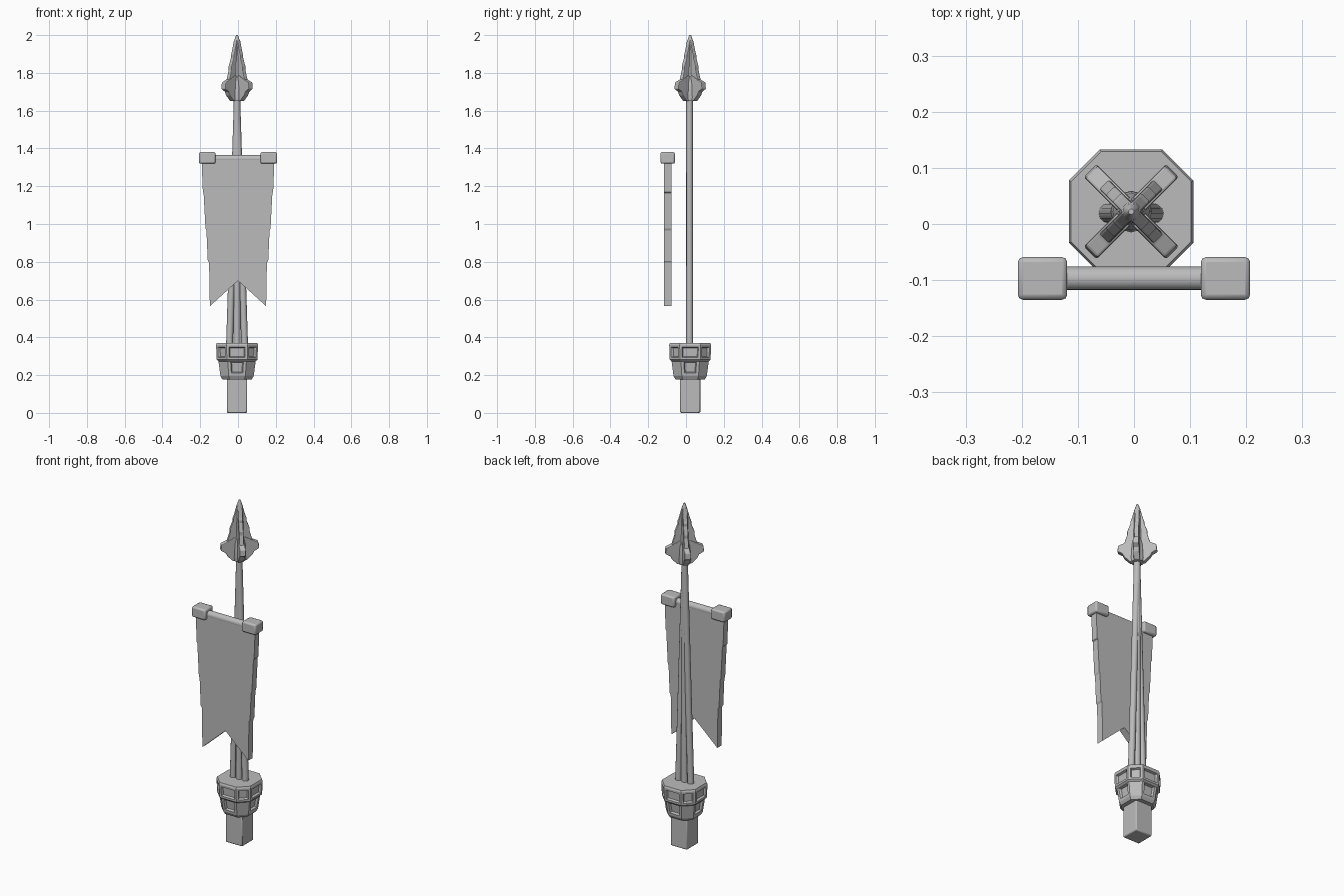
import bpy, bmesh, math
from mathutils import Vector

cube = bpy.data.objects.get("Cube")
if cube:
    bpy.data.objects.remove(cube, do_unlink=True)

CX, CY = -0.005, 0.022          # axis of the staff

grey = bpy.data.materials.new("plain_grey")
grey.use_nodes = True
grey.diffuse_color = (0.5, 0.5, 0.5, 1)
grey.node_tree.nodes["Principled BSDF"].inputs["Base Color"].default_value = (0.5, 0.5, 0.5, 1)


def finish(name, bm, bevel=0.0, smooth=False):
    bmesh.ops.recalc_face_normals(bm, faces=bm.faces)
    mesh = bpy.data.meshes.new(name)
    bm.to_mesh(mesh)
    bm.free()
    mesh.materials.append(grey)
    ob = bpy.data.objects.new(name, mesh)
    bpy.context.collection.objects.link(ob)
    if bevel:
        mod = ob.modifiers.new("soft_edges", 'BEVEL')
        mod.width, mod.segments, mod.limit_method = bevel, 2, 'ANGLE'
        mod.angle_limit = math.radians(40)
    if smooth:
        bpy.ops.object.select_all(action='DESELECT')
        ob.select_set(True)
        bpy.context.view_layer.objects.active = ob
        bpy.ops.object.shade_smooth_by_angle(angle=math.radians(35))
    return ob


def loft(bm, rings):
    """Skin a list of equal-length point rings and cap both ends; return side faces."""
    loops = [[bm.verts.new(p) for p in ring] for ring in rings]
    sides = []
    n = len(loops[0])
    for a, b in zip(loops, loops[1:]):
        sides.append([bm.faces.new((a[i], a[(i + 1) % n], b[(i + 1) % n], b[i])) for i in range(n)])
    bm.faces.new(loops[0])
    bm.faces.new(loops[-1])
    return sides


def box(name, centre, size, bevel):
    bm = bmesh.new()
    bmesh.ops.create_cube(bm, size=1)
    for v in bm.verts:
        v.co = Vector(centre) + Vector([c * s for c, s in zip(v.co, size)])
    return finish(name, bm, bevel, True)


def rod(name, start, end, r1, r2, sides=12):
    bm = bmesh.new()
    start, end = Vector(start), Vector(end)
    axis = (end - start).normalized()
    u = axis.cross(Vector((0, 1, 0))).normalized()
    w = axis.cross(u)
    angles = [math.tau * i / sides for i in range(sides)]
    loft(bm, [[p + r * (u * math.cos(a) + w * math.sin(a)) for a in angles]
              for p, r in ((start, r1), (end, r2))])
    return finish(name, bm, smooth=True)


def octagon(half, z):
    c = half * 0.5
    pts = [(half, -c), (half, c), (c, half), (-c, half),
           (-half, c), (-half, -c), (-c, -half), (c, -half)]
    return [(CX + x, CY + y, z) for x, y in pts]


def collar(name, profile, panel_row, margin, straight_only=False):
    """Octagonal ring with a recessed panel in the faces of one row."""
    bm = bmesh.new()
    rows = loft(bm, [octagon(h, z) for h, z in profile])
    faces = rows[panel_row][::2] if straight_only else rows[panel_row]
    bmesh.ops.recalc_face_normals(bm, faces=bm.faces)
    bmesh.ops.inset_individual(bm, faces=faces, thickness=margin, use_even_offset=True)
    bmesh.ops.inset_individual(bm, faces=faces, thickness=0.005, depth=-0.012, use_even_offset=True)
    return finish(name, bm)


# Square foot and the two-tier collar
box("foot_post", (CX, CY, 0.1), (0.107, 0.107, 0.2), 0.006)
collar("lower_collar", [(0.078, 0.178), (0.088, 0.195), (0.1, 0.285)], 1, 0.015, True)
collar("upper_collar", [(0.097, 0.272), (0.108, 0.282), (0.111, 0.36), (0.107, 0.37)], 1, 0.012)

# Central shaft and the two leaning rods that merge into it
rod("shaft", (CX, CY - 0.003, 0.36), (CX, CY - 0.003, 1.67), 0.019, 0.018)
for side, s in (("left", 1), ("right", -1)):
    rod(side + "_brace_rod", (CX + s * 0.04, CY - 0.003, 0.36), (CX, CY - 0.003, 1.65), 0.018, 0.017)

# Spearhead core
bm = bmesh.new()
profile = [(0.034, 1.65), (0.037, 1.67), (0.033, 1.75), (0.024, 1.79),
           (0.021, 1.92), (0.017, 1.965), (0.005, 2.0)]
loft(bm, [[(CX + r * math.cos(math.tau * i / 12), CY + r * math.sin(math.tau * i / 12), z)
           for i in range(12)] for r, z in profile])
finish("spear_core", bm, smooth=True)

# Four diagonal fins: a stepped upper blade and a flared lower guard
blade = [(0, 1.985), (0.014, 1.97), (0.03, 1.91), (0.036, 1.895), (0.036, 1.88),
         (0.053, 1.835), (0.053, 1.815), (0.068, 1.765), (0.068, 1.7), (0, 1.68)]
guard = [(0, 1.785), (0.03, 1.785), (0.072, 1.762), (0.1, 1.75), (0.104, 1.715),
         (0.078, 1.7), (0.068, 1.68), (0.038, 1.65), (0, 1.65)]


def fin(name, outline, half, angle):
    bm = bmesh.new()
    d = Vector((math.cos(angle), math.sin(angle), 0))
    t = Vector((-d.y, d.x, 0))
    loft(bm, [[Vector((CX, CY, z)) + d * r + t * s * half for r, z in outline] for s in (-1, 1)])
    finish(name, bm, 0.004)


for i, corner in enumerate(("back_left", "back_right", "front_right", "front_left")):
    ang = math.radians(45 + 90 * i)
    fin(corner + "_blade", blade, 0.012, ang)
    fin(corner + "_guard", guard, 0.016, ang)

# Hanging banner with stepped edges and a swallowtail
YB = -0.097
right_edge = [(0.193, 1.345), (0.186, 1.17), (0.182, 1.165), (0.172, 0.975), (0.167, 0.965),
              (0.16, 0.805), (0.153, 0.795), (0.149, 0.565)]
outline = right_edge + [(0, 0.7)] + [(-x, z) for x, z in reversed(right_edge)]
bm = bmesh.new()
loft(bm, [[(x, YB + s * 0.02, z) for x, z in outline] for s in (-1, 1)])
finish("banner_cloth", bm)

# Crossbar with block ends
rod("crossbar", (-0.15, YB, 1.345), (0.15, YB, 1.345), 0.021, 0.021, 16)
for side, s in (("left", 1), ("right", -1)):
    box(side + "_bar_end", (s * 0.163, YB, 1.35), (0.088, 0.076, 0.062), 0.009)
